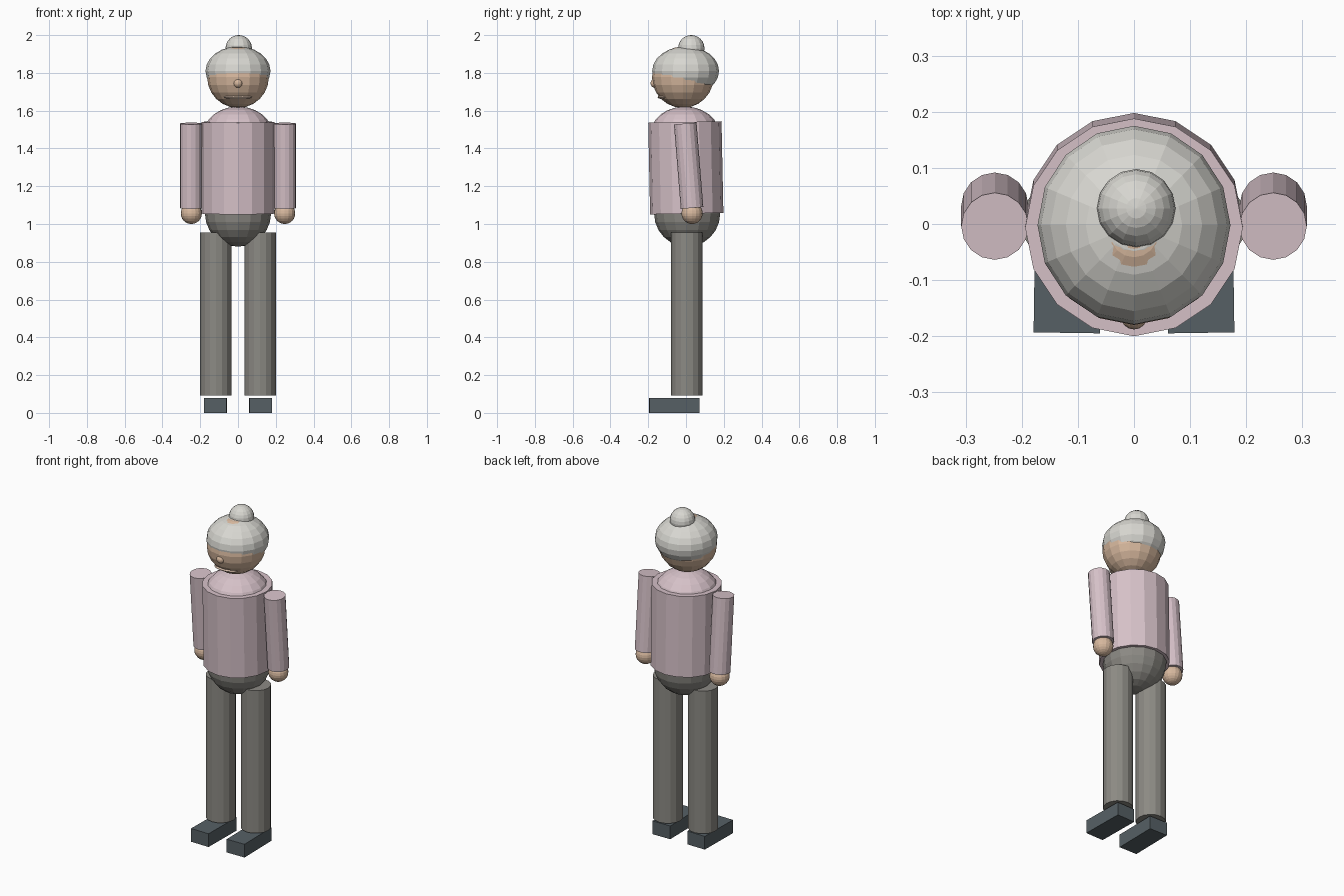
import bpy
import math
from mathutils import Vector

if "Cube" in bpy.data.objects:
    bpy.data.objects.remove(bpy.data.objects["Cube"])


def material(name, rgb):
    m = bpy.data.materials.new(name)
    lin = [((c / 255 + 0.055) / 1.055) ** 2.4 for c in rgb]
    m.diffuse_color = (*lin, 1)
    m.use_nodes = True
    m.node_tree.nodes["Principled BSDF"].inputs["Base Color"].default_value = m.diffuse_color
    return m


PINK = material("soft pink", (214, 193, 200))
GREY = material("trouser grey", (140, 138, 132))
HAIR = material("light grey hair", (216, 215, 209))
SKIN = material("skin", (215, 184, 158))
LIPS = material("pale skin", (222, 196, 176))
SLATE = material("slate shoe", (86, 96, 101))


def finish(name, mat):
    ob = bpy.context.object
    ob.name = name
    ob.data.materials.append(mat)
    return ob


def ball(name, centre, radii, mat, segments=16, rings=12):
    bpy.ops.mesh.primitive_uv_sphere_add(
        segments=segments, ring_count=rings, radius=1, location=centre)
    bpy.context.object.scale = radii
    return finish(name, mat)


def tube(name, bottom, top, radius, mat, sides=16):
    a, b = Vector(bottom), Vector(top)
    d = b - a
    # lean stays in the y-z plane so facets keep their orientation
    bpy.ops.mesh.primitive_cylinder_add(
        vertices=sides, radius=radius, depth=d.length, location=(a + b) / 2,
        rotation=(math.atan2(-d.y, d.z), 0, 0))
    return finish(name, mat)


# Body: slightly forward-leaning torso with rounded shoulders and hips
tube("torso", (0, 0.004, 1.055), (0, -0.006, 1.54), 0.194, PINK)
ball("shoulders", (0, -0.006, 1.482), (0.18, 0.18, 0.14), PINK)
ball("hips", (0, 0.006, 1.055), (0.175, 0.175, 0.175), GREY)

# Head, hair, bun and face
ball("head", (0, -0.017, 1.777), (0.163, 0.163, 0.1625), SKIN)
ball("hair", (0, -0.002, 1.81), (0.172, 0.177, 0.13), HAIR)
ball("bun", (0.004, 0.028, 1.93), (0.07, 0.07, 0.07), HAIR)
ball("nose", (0, -0.164, 1.745), (0.024, 0.024, 0.024), SKIN)
ball("mouth", (0, -0.115, 1.672), (0.075, 0.035, 0.012), LIPS)

# Limbs on both sides
for side, s in (("left", -1), ("right", 1)):
    tube(side + "_arm", (s * 0.248, 0.032, 1.085), (s * 0.248, -0.004, 1.532),
         0.06, PINK)
    ball(side + "_hand", (s * 0.247, 0.032, 1.056), (0.056, 0.056, 0.056), SKIN)
    tube(side + "_leg", (s * 0.117, 0.004, 0.093), (s * 0.117, 0.004, 0.955),
         0.083, GREY)
    bpy.ops.mesh.primitive_cube_add(
        size=1, location=(s * 0.118, -0.062, 0.04), rotation=(0, 0, s * 0.015))
    bpy.context.object.scale = (0.118, 0.264, 0.08)
    finish(side + "_shoe", SLATE)
